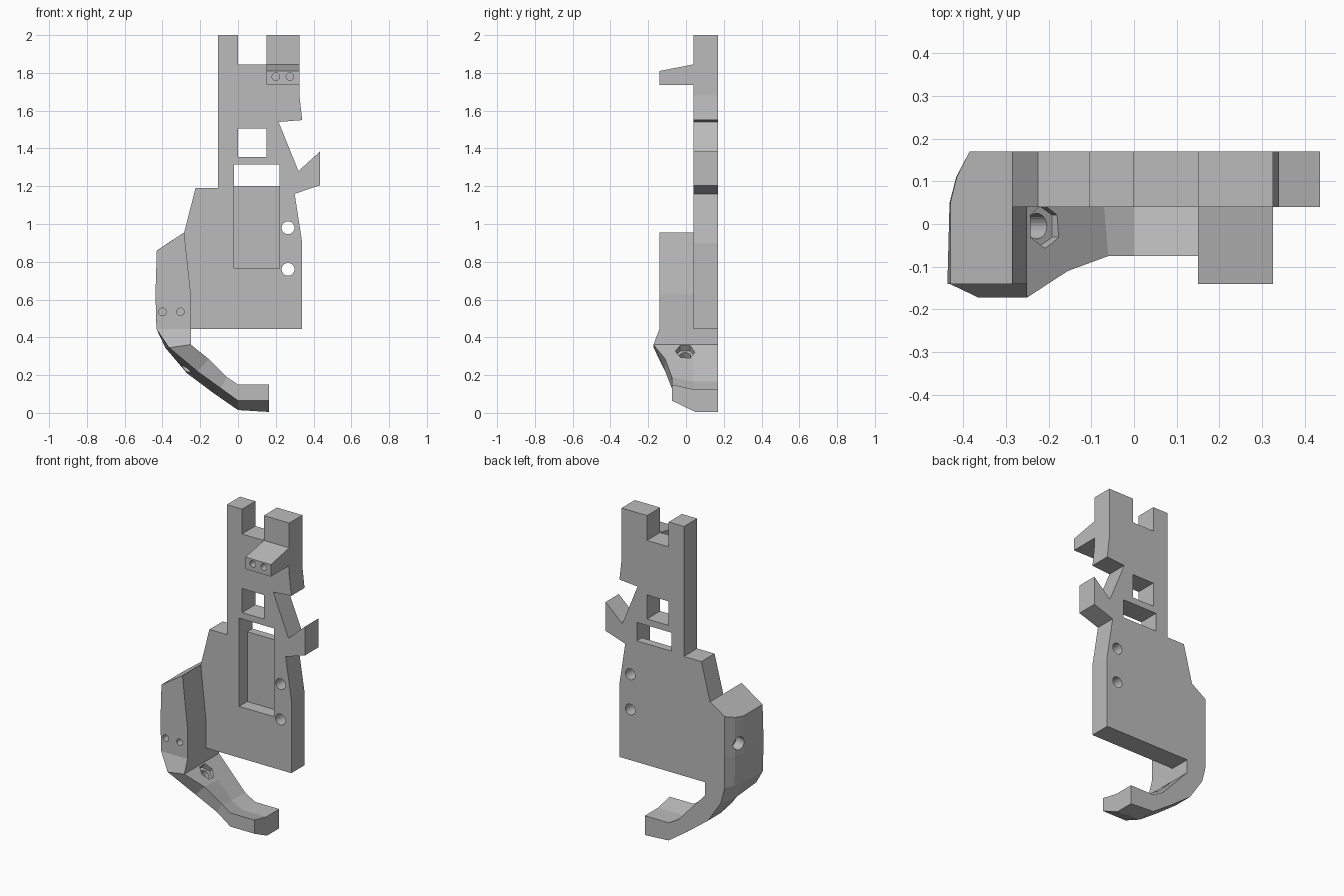
import bpy, bmesh, math
from mathutils import Vector

if "Cube" in bpy.data.objects:
    bpy.data.objects.remove(bpy.data.objects["Cube"], do_unlink=True)

grey = bpy.data.materials.new("plain grey")
grey.use_nodes = True
GREY = (0.5, 0.5, 0.5, 1)
grey.diffuse_color = GREY
grey.node_tree.nodes["Principled BSDF"].inputs["Base Color"].default_value = GREY

FRONT, BACK = 0.04, 0.17


def loft(name, rings):
    """Skin a closed solid through rings of equal point count."""
    bm = bmesh.new()
    loops = [[bm.verts.new(p) for p in ring] for ring in rings]
    n = len(loops[0])
    for a, b in zip(loops, loops[1:]):
        for i in range(n):
            j = (i + 1) % n
            bm.faces.new((a[i], a[j], b[j], b[i]))
    bm.faces.new(loops[0])
    bm.faces.new(loops[-1])
    bmesh.ops.recalc_face_normals(bm, faces=bm.faces)
    mesh = bpy.data.meshes.new(name)
    bm.to_mesh(mesh)
    bm.free()
    mesh.materials.append(grey)
    obj = bpy.data.objects.new(name, mesh)
    bpy.context.collection.objects.link(obj)
    return obj


def box(x0, x1, y0, y1, z0, z1):
    corners = [(x0, z0), (x1, z0), (x1, z1), (x0, z1)]
    return loft("cutter", [[(x, y, z) for x, z in corners] for y in (y0, y1)])


def prism(start, end, radius, sides=24):
    """Round or hexagonal bar between two points."""
    start, end = Vector(start), Vector(end)
    turn = (end - start).to_track_quat('Z', 'Y')
    circle = [Vector((radius * math.cos(t), radius * math.sin(t), 0))
              for t in (math.tau * i / sides for i in range(sides))]
    return loft("cutter", [[c + turn @ p for p in circle] for c in (start, end)])


def cut(obj, cutters):
    bpy.context.view_layer.objects.active = obj
    for cutter in cutters:
        mod = obj.modifiers.new("cut", 'BOOLEAN')
        mod.operation = 'DIFFERENCE'
        mod.solver = 'EXACT'
        mod.object = cutter
        bpy.ops.object.modifier_apply(modifier=mod.name)
        bpy.data.objects.remove(cutter, do_unlink=True)


# Main plate: notched outline with windows, front recess and screw holes
outline = [(-0.105, 2), (0, 2), (0, 1.845), (0.15, 1.845), (0.15, 2), (0.325, 2),
           (0.325, 1.68), (0.34, 1.55), (0.215, 1.54), (0.32, 1.28), (0.435, 1.385),
           (0.435, 1.205), (0.3, 1.16), (0.34, 0.9), (0.34, 0.445), (-0.25, 0.445),
           (-0.25, 0.63), (-0.285, 0.955), (-0.225, 1.19), (-0.105, 1.19)]
plate = loft("main_plate", [[(x, y, z) for x, z in outline] for y in (FRONT, BACK)])
cut(plate, [box(0, 0.15, 0, 0.3, 1.355, 1.505),
            box(-0.02, 0.22, 0, 0.3, 1.2, 1.315),
            box(-0.02, 0.22, 0, 0.12, 0.765, 1.21)]
    + [prism((0.265, 0, z), (0.265, 0.3, z), 0.034) for z in (0.76, 0.98)])

# Projecting lug near the top
side = [(FRONT, 1.735), (FRONT, 1.845), (-0.14, 1.81), (-0.14, 1.735)]
lug = loft("front_lug", [[(x, y, z) for y, z in side] for x in (0.15, 0.325)])
cut(lug, [prism((x, -0.2, 1.78), (x, -0.03, 1.78), 0.02) for x in (0.2, 0.275)])


# Grip block that runs down into a curved hook
def grip_ring(inner, outer, front, back_x=None, front_outer=None, mid=None):
    """Inner and outer are (x, z); the back outer corner may be chamfered."""
    (xi, zi), (xo, zo) = inner, outer
    xf, zf = front_outer or outer
    xm, zm = mid or inner
    bx, bz = back_x or outer
    cx, cz = xo + (bx - xo) / 3, zo + (bz - zo) / 3
    return [(xi, front, zi), (xf, front, zf), (xo, 0.05, zo), (cx, 0.11, cz),
            (bx, BACK, bz), (xm, BACK, zm), (xm, FRONT, zm)]


grip = loft("grip_and_hook", [
    grip_ring((-0.285, 0.955), (-0.43, 0.86), -0.14, (-0.385, 0.89)),
    grip_ring((-0.25, 0.63), (-0.432, 0.63), -0.14, (-0.385, 0.63), (-0.437, 0.63)),
    grip_ring((-0.25, 0.445), (-0.425, 0.445), -0.14, (-0.385, 0.445), (-0.432, 0.445)),
    grip_ring((-0.25, 0.362), (-0.385, 0.345), -0.172, (-0.36, 0.345), (-0.365, 0.345)),
    grip_ring((-0.155, 0.285), (-0.27, 0.21), -0.11, None, (-0.215, 0.22), (-0.165, 0.27)),
    grip_ring((-0.06, 0.19), (-0.13, 0.105), -0.075, None, (-0.09, 0.13), (-0.07, 0.165)),
    grip_ring((0, 0.15), (0, 0.015), -0.075, None, (0, 0.065), (0, 0.125)),
    grip_ring((0.165, 0.15), (0.165, 0.005), -0.075, None, (0.165, 0.065), (0.165, 0.125)),
])

# Screw holes, side socket, and hexagonal nut pocket with its through hole
axis = Vector((0.6, 0, 0.8))
pocket = Vector((-0.21, -0.005, 0.325))
cut(grip, [prism((x, -0.2, 0.535), (x, -0.03, 0.535), 0.02) for x in (-0.4, -0.305)]
    + [prism((-0.5, 0.1, 0.7), (-0.36, 0.07, 0.7), 0.04),
       prism(pocket - axis * 0.03, pocket + axis * 0.1, 0.052, 6),
       prism(pocket - axis * 0.3, pocket + axis * 0.1, 0.03)])
